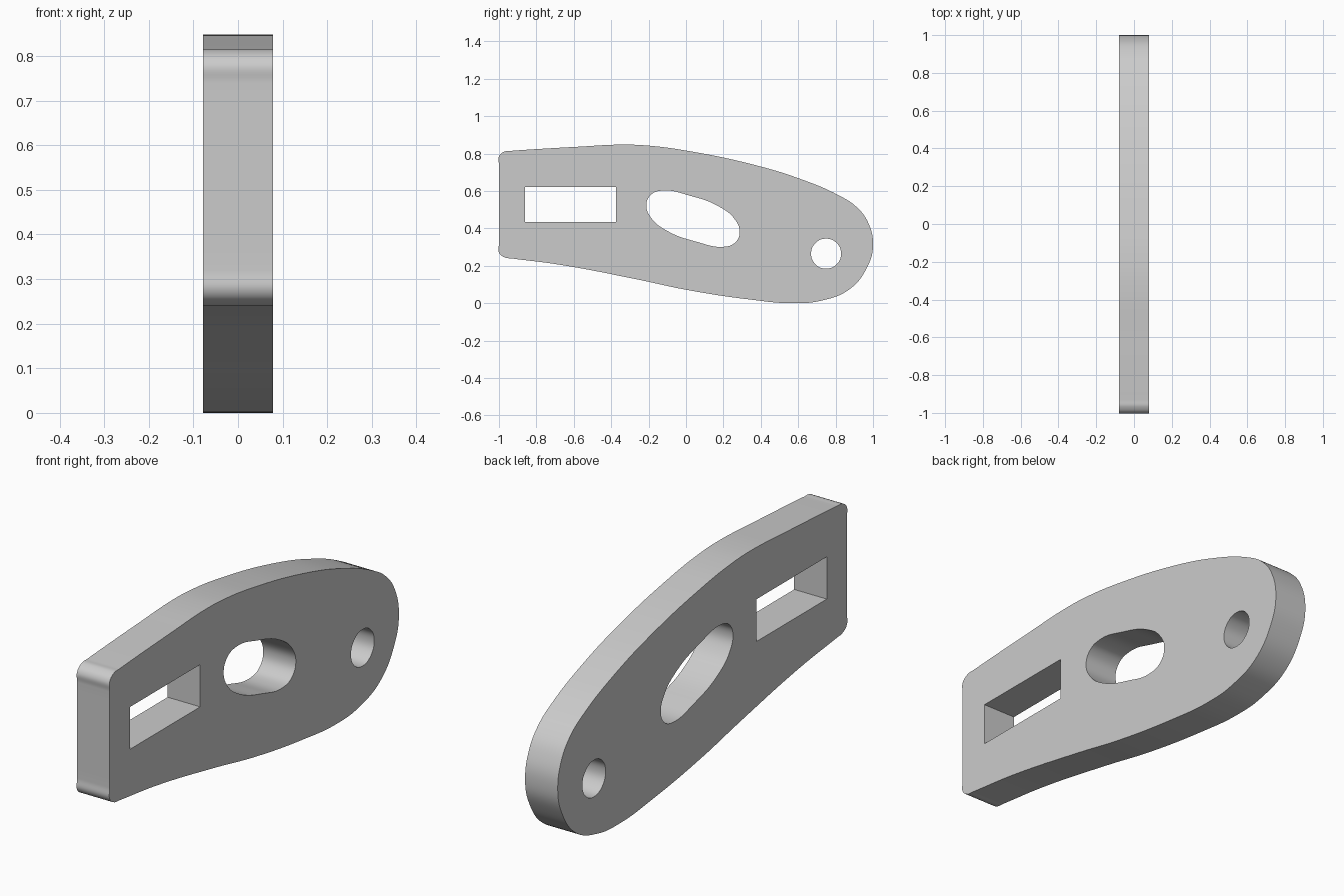
import bpy, bmesh
from math import radians, sin, cos, pi

if "Cube" in bpy.data.objects:
    bpy.data.objects.remove(bpy.data.objects["Cube"])

HALF_THICKNESS = 0.079

# Plain grey material
grey = bpy.data.materials.new("plain_grey")
grey.use_nodes = True
grey.diffuse_color = (0.6, 0.6, 0.6, 1)
grey.node_tree.nodes["Principled BSDF"].inputs["Base Color"].default_value = (0.6, 0.6, 0.6, 1)


def add_loop(curve, points, handle="AUTO", steps=8):
    """Closed bezier loop through the given (length, height) points."""
    spline = curve.splines.new("BEZIER")
    spline.bezier_points.add(len(points) - 1)
    spline.use_cyclic_u = True
    spline.resolution_u = steps
    for knot, (y, z) in zip(spline.bezier_points, points):
        knot.co = (y, z, 0)
        knot.handle_left_type = knot.handle_right_type = handle


profile = bpy.data.curves.new("plate_profile", "CURVE")
profile.dimensions = "2D"
profile.fill_mode = "BOTH"
profile.extrude = HALF_THICKNESS

# Outer outline: lower edge, round end, upper edge, square end
lower = [(-1, .32), (-1, .27), (-.97, .245), (-.93, .239), (-.676, .206),
         (-.25, .125), (0, .072), (.34, .02), (.57, 0), (.72, .013)]
nose = [(.875, .075), (.97, .195), (1, .31), (.972, .435), (.91, .516)]
upper = [(.82, .575), (.607, .666), (.34, .746), (0, .816), (-.195, .842),
         (-.34, .848), (-.57, .837), (-.93, .815), (-.97, .811), (-1, .785), (-1, .74)]
add_loop(profile, lower + nose + upper)

# Slanted oblong opening, point-symmetric about its centre
half = [(-.212, .527), (-.187, .58), (-.13, .602), (.02, .575), (.178, .516), (.262, .447)]
add_loop(profile, half + [(.075 - y, .904 - z) for y, z in half])

# Rectangular window
add_loop(profile, [(-.861, .435), (-.374, .435), (-.374, .62), (-.861, .62)], "VECTOR", 1)

# Round pivot hole
add_loop(profile, [(.749 + .08 * cos(i * pi / 4), .265 + .08 * sin(i * pi / 4)) for i in range(8)])

# Stand the profile upright and turn it into a mesh
plate = bpy.data.objects.new("link_plate", profile)
bpy.context.collection.objects.link(plate)
plate.rotation_euler = (radians(90), 0, radians(90))
bpy.ops.object.select_all(action="DESELECT")
plate.select_set(True)
bpy.context.view_layer.objects.active = plate
bpy.ops.object.convert(target="MESH")
plate = bpy.context.object
bpy.ops.object.transform_apply(location=False, rotation=True, scale=False)

# Weld the caps to the walls
bm = bmesh.new()
bm.from_mesh(plate.data)
bmesh.ops.remove_doubles(bm, verts=bm.verts, dist=0.0002)
bmesh.ops.recalc_face_normals(bm, faces=bm.faces)
bm.to_mesh(plate.data)
bm.free()

plate.data.materials.clear()
plate.data.materials.append(grey)
bpy.ops.object.shade_smooth_by_angle(angle=radians(30))
